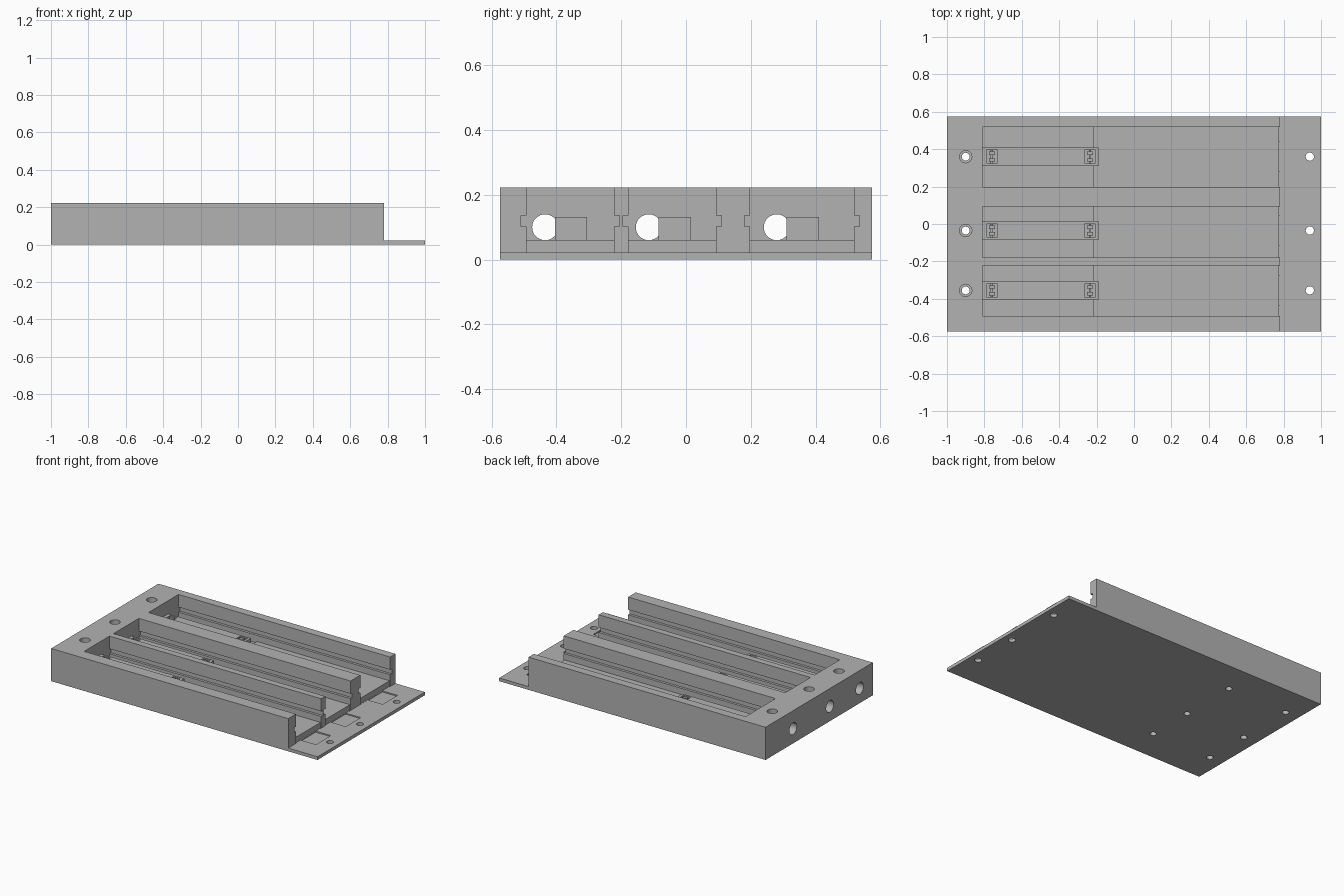
import bpy, bmesh
from mathutils import Matrix, Vector

cube = bpy.data.objects.get("Cube")
if cube:
    bpy.data.objects.remove(cube, do_unlink=True)

grey = bpy.data.materials.new("plain_grey")
grey.use_nodes = True
colour = (0.45, 0.45, 0.45, 1)
grey.diffuse_color = colour
grey.node_tree.nodes["Principled BSDF"].inputs["Base Color"].default_value = colour


def finish(name, bm):
    mesh = bpy.data.meshes.new(name)
    bmesh.ops.recalc_face_normals(bm, faces=bm.faces)
    bm.to_mesh(mesh)
    bm.free()
    mesh.materials.append(grey)
    obj = bpy.data.objects.new(name, mesh)
    bpy.context.collection.objects.link(obj)
    return obj


def box(name, x, y, z):
    bm = bmesh.new()
    size = [b - a for a, b in (x, y, z)]
    centre = Vector([(a + b) / 2 for a, b in (x, y, z)])
    bmesh.ops.create_cube(bm, size=1, matrix=Matrix.Translation(centre) @ Matrix.Diagonal((*size, 1)))
    return finish(name, bm)


def rod(name, start, end, radius):
    bm = bmesh.new()
    a, b = Vector(start), Vector(end)
    turn = (b - a).to_track_quat('Z', 'Y').to_matrix().to_4x4()
    bmesh.ops.create_cone(bm, cap_ends=True, segments=32, radius1=radius, radius2=radius,
                          depth=(b - a).length, matrix=Matrix.Translation((a + b) / 2) @ turn)
    return finish(name, bm)


def extrude_y(name, outline, y0, y1):
    bm = bmesh.new()
    face = bm.faces.new([bm.verts.new((x, y0, z)) for x, z in outline])
    new = bmesh.ops.extrude_face_region(bm, geom=[face])["geom"]
    bmesh.ops.translate(bm, vec=(0, y1 - y0, 0), verts=[v for v in new if isinstance(v, bmesh.types.BMVert)])
    return finish(name, bm)


def cut(target, cutter):
    mod = target.modifiers.new("cut", 'BOOLEAN')
    mod.operation = 'DIFFERENCE'
    mod.solver = 'EXACT'
    mod.object = cutter
    bpy.context.view_layer.objects.active = target
    bpy.ops.object.modifier_apply(modifier=mod.name)
    bpy.data.objects.remove(cutter, do_unlink=True)


# Tray block with a thin flange at the open end
HALF, TOP, FLANGE = 0.575, 0.222, 0.022
tray = extrude_y("tray", [(-1, 0), (1, 0), (1, FLANGE), (0.78, FLANGE), (0.78, TOP), (-1, TOP)], -HALF, HALF)

# Bays: centre line, lower wall, upper wall
bays = [(-0.355, -0.493, -0.222), (-0.035, -0.178, 0.093), (0.36, 0.197, 0.518)]
for i, (c, y0, y1) in enumerate(bays, 1):
    # Channel, lowered rear floor, mouth and side grooves
    cut(tray, box("channel", (-0.81, 0.9), (y0, y1), (0.06, 0.3)))
    cut(tray, box("rear_floor", (-0.81, -0.22), (y0, y1), (0.05, 0.1)))
    cut(tray, box("mouth", (0.775, 0.9), (y0, y1), (FLANGE + 0.0005, 0.2)))
    cut(tray, box("grooves", (-0.81, 0.9), (y0 - 0.017, y1 + 0.017), (0.102, 0.136)))
    # Shallow flange pocket and fixing holes
    cut(tray, box("flange_pocket", (0.7755, 0.89), (c - 0.08, c + 0.08), (0.014, 0.05)))
    cut(tray, rod("flange_hole", (0.94, c, -0.1), (0.94, c, 0.1), 0.022))
    cut(tray, rod("screw_hole", (-0.9, c, -0.1), (-0.9, c, 0.3), 0.021))
    cut(tray, rod("counterbore", (-0.9, c, 0.16), (-0.9, c, 0.3), 0.033))
    cut(tray, rod("rail_screw_hole", (-0.45, c, -0.1), (-0.45, c, 0.035), 0.02))
    # Cable hole through the end wall
    cut(tray, rod("cable_hole", (-1.1, c - 0.08, 0.1), (-0.7, c - 0.08, 0.1), 0.04))

    # Contact rail with a socket and pins near each end
    rail = box(f"contact_rail_{i}", (-0.812, -0.19), (c - 0.05, c + 0.05), (0.045, 0.132))
    for x in (-0.76, -0.235):
        cut(rail, box("socket", (x - 0.027, x + 0.027), (c - 0.037, c + 0.037), (0.08, 0.2)))
        for side in (-1, 1):
            y = c + side * 0.018
            box(f"contact_pin_{i}", (x - 0.016, x + 0.016), (y - 0.009, y + 0.009), (0.075, 0.13))
        box(f"contact_bridge_{i}", (x - 0.006, x + 0.006), (c - 0.036, c + 0.036), (0.075, 0.12))

# Smooth the round holes, keep the edges sharp
bpy.ops.object.select_all(action='DESELECT')
tray.select_set(True)
bpy.context.view_layer.objects.active = tray
bpy.ops.object.shade_smooth_by_angle(angle=0.6)
